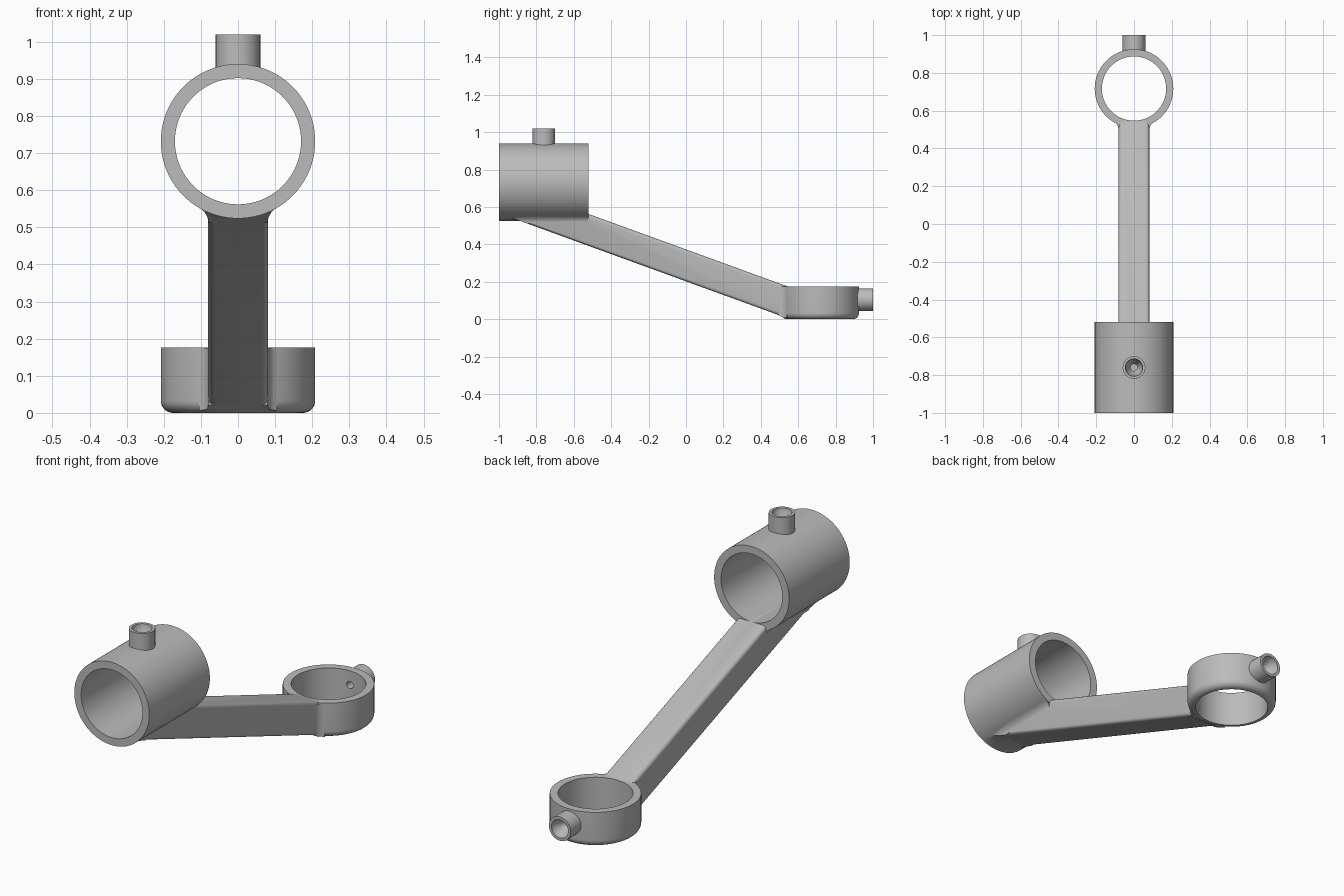
import bpy, bmesh, math
from mathutils import Vector

cube = bpy.data.objects.get("Cube")
if cube:
    bpy.data.objects.remove(cube, do_unlink=True)

grey = bpy.data.materials.new("cast grey")
grey.use_nodes = True
grey.diffuse_color = (0.5, 0.5, 0.5, 1)
grey.node_tree.nodes["Principled BSDF"].inputs["Base Color"].default_value = (0.5, 0.5, 0.5, 1)

OUTER, BORE, HALF = 0.208, 0.17, 0.081
SLEEVE = Vector((0, 0, 0.732))       # sleeve axis runs along y
RING = Vector((0, 0.717, 0))         # ring axis runs along z
SLEEVE_BOSS = Vector((0, -0.76, 0))
RING_BOSS = Vector((0, 0, 0.105))


def place(axis, a, b, d):
    """Put plane coordinates a, b and depth d into space."""
    return Vector({"x": (d, a, b), "y": (a, d, b), "z": (a, b, d)}[axis])


def finish(name, bm):
    bmesh.ops.recalc_face_normals(bm, faces=bm.faces)
    mesh = bpy.data.meshes.new(name)
    bm.to_mesh(mesh)
    bm.free()
    mesh.materials.append(grey)
    ob = bpy.data.objects.new(name, mesh)
    bpy.context.collection.objects.link(ob)
    return ob


def loft(name, loops):
    """Bridge equal loops of points and cap both ends."""
    bm = bmesh.new()
    rows = [[bm.verts.new(p) for p in loop] for loop in loops]
    n = len(rows[0])
    for low, high in zip(rows, rows[1:]):
        for i in range(n):
            j = (i + 1) % n
            bm.faces.new((low[i], low[j], high[j], high[i]))
    bm.faces.new(rows[0])
    bm.faces.new(rows[-1])
    return finish(name, bm)


def lathe(name, axis, origin, profile, sides=96):
    turn = [2 * math.pi * i / sides for i in range(sides)]
    return loft(name, [[origin + place(axis, r * math.cos(t), r * math.sin(t), h)
                        for t in turn] for r, h in profile])


def prism(name, axis, points, start, end, origin=Vector()):
    return loft(name, [[origin + place(axis, a, b, d) for a, b in points]
                       for d in (start, end)])


def boolean(target, tool, operation):
    mod = target.modifiers.new(operation.lower(), "BOOLEAN")
    mod.operation, mod.object, mod.solver = operation, tool, "EXACT"
    bpy.context.view_layer.objects.active = target
    bpy.ops.object.modifier_apply(modifier=mod.name)
    bpy.data.objects.remove(tool, do_unlink=True)


def fillet_outline(radius, steps=10):
    """Concave flare from the arm sides into a round body centred on zero."""
    w = HALF - 0.001
    cx = w + radius
    cy = -math.sqrt((OUTER + radius) ** 2 - cx ** 2)
    end = math.atan2(-cy, -cx)
    arc = [(cx + radius * math.cos(t), cy + radius * math.sin(t))
           for t in (math.pi + (end - math.pi) * i / steps for i in range(steps + 1))]
    # push the last point slightly into the round body
    arc.append((arc[-1][0] * 0.985, arc[-1][1] * 0.985))
    return arc + [(-x, y) for x, y in reversed(arc)]


# Sloping arm with rounded long edges
ARM = [(-0.93, 0.541), (0.49, 0.024), (0.515, 0.01), (0.55, 0.004), (0.7, 0.004),
       (0.7, 0.17), (0.56, 0.17), (0.53, 0.18), (-0.55, 0.573)]
body = prism("connecting_arm", "x", ARM, -HALF, HALF)
bm = bmesh.new()
bm.from_mesh(body.data)
rims = [e for e in bm.edges if abs(e.verts[0].co.x - e.verts[1].co.x) < 0.001]
bmesh.ops.bevel(bm, geom=rims, offset=0.018, segments=5, profile=0.5,
                affect="EDGES", clamp_overlap=True)
bm.to_mesh(body.data)
bm.free()

# Flares where the arm meets the sleeve and the ring
for name, axis, origin, start, end, radius in (
        ("sleeve_flare", "y", SLEEVE, -0.95, -0.525, 0.045),
        ("ring_flare", "z", RING, -0.05, 0.174, 0.05)):
    flare = prism(name, axis, fillet_outline(radius), start, end, origin)
    boolean(flare, prism("arm_slab", "x", ARM, -0.3, 0.3), "INTERSECT")
    boolean(body, flare, "UNION")

# Horizontal sleeve, upright ring with rounded lower rim, and their bosses
round_r = 0.033
rim = [(OUTER - round_r + round_r * math.sin(t), round_r - round_r * math.cos(t))
       for t in (math.pi / 2 * i / 8 for i in range(9))]
for part in (
        lathe("sleeve", "y", SLEEVE, [(OUTER, -1.0), (OUTER, -0.52)]),
        lathe("ring", "z", RING, rim + [(OUTER, 0.176)]),
        lathe("sleeve_boss", "z", SLEEVE_BOSS, [(0.06, 0.913), (0.06, 1.02)], 48),
        lathe("ring_boss", "y", RING_BOSS, [(0.06, 0.9), (0.06, 1.0)], 48)):
    boolean(body, part, "UNION")


def drill(name, axis, origin, top):
    """Countersunk oil hole reaching through the wall."""
    return lathe(name, axis, origin, [(0.018, top - 0.2), (0.018, top - 0.065),
                                      (0.045, top - 0.02), (0.047, top + 0.02)], 48)


# Bores and oil holes
for cutter in (
        lathe("sleeve_bore", "y", SLEEVE, [(BORE, -1.1), (BORE, -0.5)]),
        lathe("ring_bore", "z", RING, [(BORE, -0.1), (BORE, 0.3)]),
        drill("sleeve_oil_hole", "z", SLEEVE_BOSS, 1.02),
        drill("ring_oil_hole", "y", RING_BOSS, 1.0)):
    boolean(body, cutter, "DIFFERENCE")

# Smooth curved walls, keep machined edges sharp
bpy.ops.object.select_all(action="DESELECT")
body.select_set(True)
bpy.context.view_layer.objects.active = body
bpy.ops.object.shade_smooth_by_angle(angle=math.radians(30))
